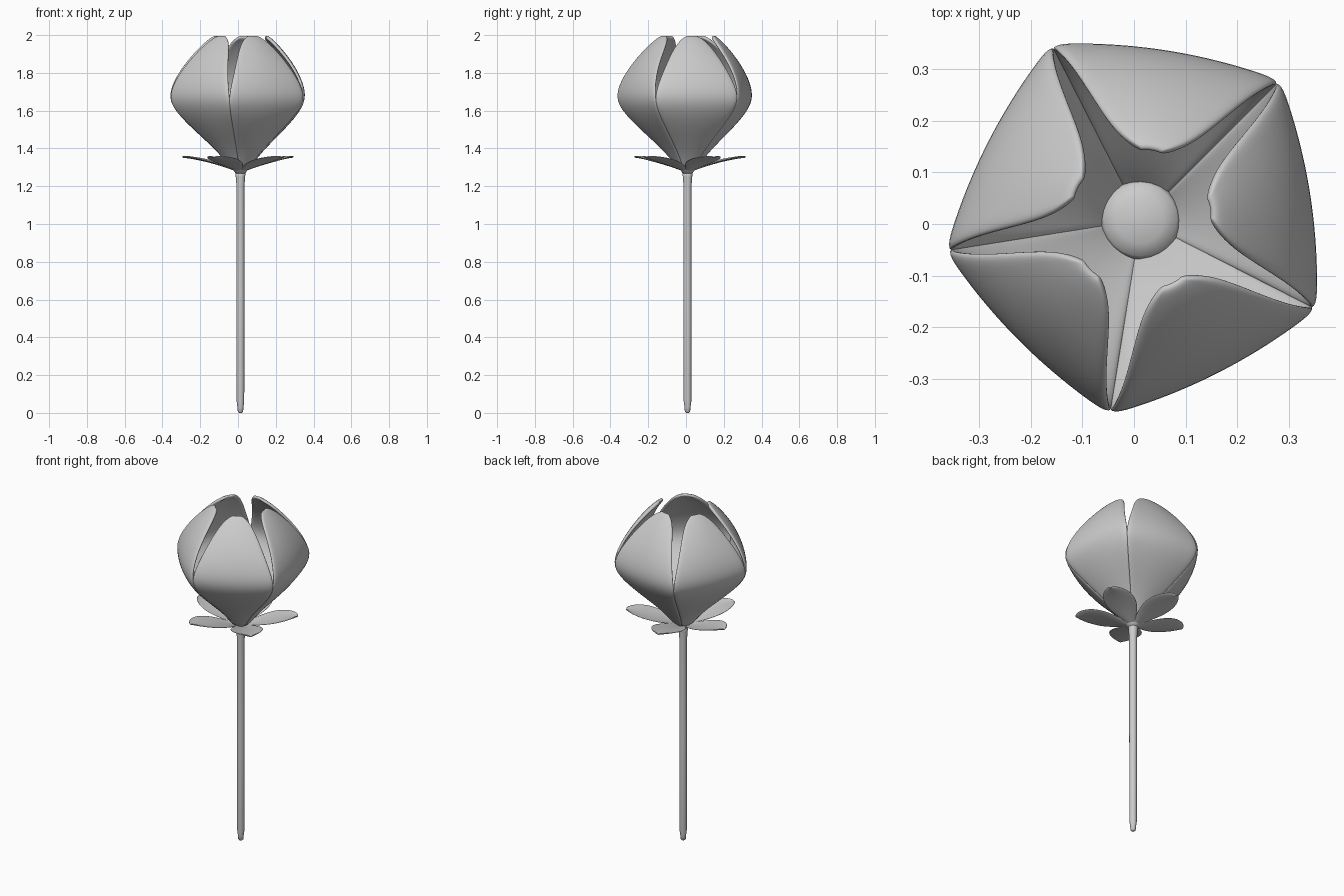
import bpy
import bmesh
from math import sin, cos, pi, radians

if "Cube" in bpy.data.objects:
    bpy.data.objects.remove(bpy.data.objects["Cube"])

CX, CY = 0.013, 0.008  # flower axis


def make_object(name, verts, faces):
    mesh = bpy.data.meshes.new(name)
    mesh.from_pydata(verts, [], faces)
    for p in mesh.polygons:
        p.use_smooth = True
    obj = bpy.data.objects.new(name, mesh)
    obj.location = (CX, CY, 0)
    bpy.context.collection.objects.link(obj)
    return obj


def grid_faces(rows, cols):
    return [(i * cols + j, i * cols + j + 1, (i + 1) * cols + j + 1, (i + 1) * cols + j)
            for i in range(rows - 1) for j in range(cols - 1)]


def blade(name, angle, stations, bulge, droop, thickness, cols=9):
    """Leaf-like sheet: stations are (z, distance from axis, half width)."""
    a = radians(angle)
    verts = []
    for z, d, w in stations:
        for j in range(cols):
            u = 2 * j / (cols - 1) - 1
            r = d + bulge * (1 - u * u) * min(1, w / 0.12)
            t = u * w
            verts.append((r * cos(a) - t * sin(a), r * sin(a) + t * cos(a),
                          z + droop * u * u))
    obj = make_object(name, verts, grid_faces(len(stations), cols))
    sol = obj.modifiers.new("thickness", 'SOLIDIFY')
    sol.thickness = thickness
    sol.offset = -1
    sub = obj.modifiers.new("smooth", 'SUBSURF')
    sub.levels = sub.render_levels = 2
    return obj


def lathe(name, profile, n=24):
    verts = [(r * cos(2 * pi * k / n), r * sin(2 * pi * k / n), z)
             for r, z in profile for k in range(n)]
    faces = [(i * n + k, i * n + (k + 1) % n, (i + 1) * n + (k + 1) % n, (i + 1) * n + k)
             for i in range(len(profile) - 1) for k in range(n)]
    faces.append(tuple(reversed(range(n))))
    faces.append(tuple(range((len(profile) - 1) * n, len(profile) * n)))
    return make_object(name, verts, faces)


# Stem with a rounded foot and a slightly flared top
lathe("stem", [(0.008, 0.0), (0.014, 0.006), (0.016, 0.03), (0.020, 0.06),
               (0.021, 0.6), (0.021, 1.2), (0.025, 1.25), (0.027, 1.28)])

# Domed receptacle closing the bottom of the cup
lathe("receptacle", [(0.024, 1.265), (0.04, 1.29), (0.062, 1.325), (0.078, 1.35),
                     (0.07, 1.365), (0.045, 1.375), (0.012, 1.38)])

# Five cupped petals meeting along a pentagon
petal = [(1.29, 0.040, 0.030), (1.34, 0.072, 0.052), (1.40, 0.115, 0.085),
         (1.50, 0.208, 0.150), (1.58, 0.275, 0.200), (1.65, 0.312, 0.227),
         (1.72, 0.310, 0.217), (1.80, 0.282, 0.182), (1.88, 0.235, 0.140),
         (1.95, 0.182, 0.094), (1.985, 0.152, 0.056), (2.0, 0.138, 0.022)]
for k in range(5):
    blade(f"petal_{k + 1}", 9 + 72 * k, petal, 0.022, 0.0, 0.018)

# Five spreading sepals under the petals
sepal = [(1.275, 0.015, 0.020), (1.292, 0.06, 0.045), (1.312, 0.12, 0.078),
         (1.328, 0.18, 0.092), (1.340, 0.235, 0.082), (1.347, 0.28, 0.055),
         (1.350, 0.303, 0.028), (1.350, 0.312, 0.010)]
for k in range(5):
    blade(f"sepal_{k + 1}", 27 + 72 * k, sepal, 0.0, 0.008, 0.006, cols=7)
